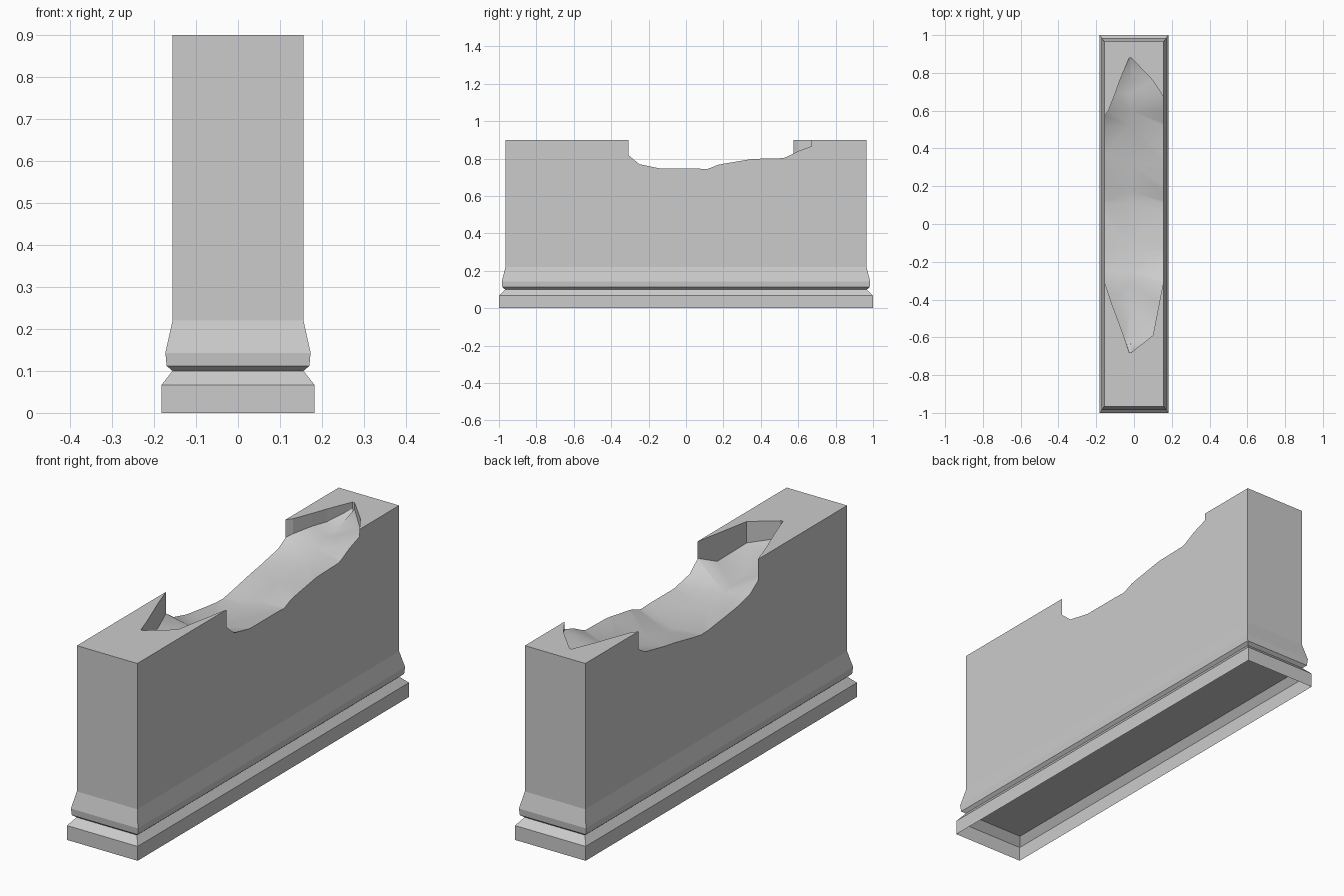
import bpy
import bmesh

if "Cube" in bpy.data.objects:
    bpy.data.objects.remove(bpy.data.objects["Cube"], do_unlink=True)

# One stone colour throughout
STONE = (0.6, 0.6, 0.6, 1.0)
stone = bpy.data.materials.new("grey stone")
stone.use_nodes = True
stone.diffuse_color = STONE
stone.node_tree.nodes["Principled BSDF"].inputs["Base Color"].default_value = STONE


def make_object(name, bm):
    mesh = bpy.data.meshes.new(name)
    bm.to_mesh(mesh)
    bm.free()
    mesh.materials.append(stone)
    obj = bpy.data.objects.new(name, mesh)
    bpy.context.collection.objects.link(obj)
    return obj


def bridge(bm, a, b, closed=True):
    """Quads between two rows of vertices."""
    faces = []
    n = len(a)
    for i in range(n if closed else n - 1):
        j = (i + 1) % n
        faces.append(bm.faces.new((a[i], a[j], b[j], b[i])))
    return faces


def rectangular_loft(name, profile, capped):
    """Stack rectangles given as (half width, half length, height)."""
    bm = bmesh.new()
    rings = [[bm.verts.new((sx * hx, sy * hy, z))
              for sx, sy in ((-1, -1), (1, -1), (1, 1), (-1, 1))]
             for hx, hy, z in profile]
    for low, high in zip(rings, rings[1:]):
        bridge(bm, low, high)
    if capped:
        bm.faces.new(rings[0][::-1])
        bm.faces.new(rings[-1])
    return make_object(name, bm)


# Plinth: open underneath, with a sloped shoulder
rectangular_loft("plinth", [(0.182, 1.0, 0), (0.182, 1.0, 0.067),
                            (0.156, 0.967, 0.1)], False)

# Wall block with a flared moulding at its foot
wall = rectangular_loft("wall_block", [
    (0.156, 0.967, 0.1), (0.17, 0.982, 0.112), (0.173, 0.985, 0.143),
    (0.156, 0.965, 0.22), (0.156, 0.965, 0.9)], True)

# Broken top: y, left and right edge in x, then floor heights left, mid, right
sections = [
    (-0.68, -0.025, -0.015, 0.82, 0.80, 0.82),
    (-0.59, -0.055, 0.10, 0.80, 0.79, 0.80),
    (-0.42, -0.118, 0.133, 0.785, 0.76, 0.77),
    (-0.31, -0.155, 0.155, 0.80, 0.74, 0.82),
    (-0.25, -0.20, 0.20, 0.77, 0.73, 0.78),
    (-0.13, -0.20, 0.20, 0.74, 0.71, 0.755),
    (0.11, -0.20, 0.20, 0.71, 0.70, 0.755),
    (0.17, -0.20, 0.20, 0.72, 0.71, 0.78),
    (0.32, -0.20, 0.20, 0.75, 0.74, 0.805),
    (0.52, -0.20, 0.20, 0.79, 0.77, 0.81),
    (0.60, -0.135, 0.20, 0.83, 0.80, 0.85),
    (0.69, -0.10, 0.145, 0.84, 0.81, 0.87),
    (0.76, -0.075, 0.10, 0.84, 0.82, 0.85),
    (0.88, -0.025, -0.015, 0.87, 0.86, 0.87),
]
bm = bmesh.new()
rows = []
for y, xl, xr, zl, zm, zr in sections:
    xm = min(max(-0.02, xl), xr)
    rows.append([bm.verts.new((x, y, z)) for x, z in
                 ((xl, 1.0), (xl, zl), (xm, zm), (xr, zr), (xr, 1.0))])
for a, b in zip(rows, rows[1:]):
    faces = bridge(bm, a, b)
    for floor in faces[1:3]:
        floor.smooth = True
bm.faces.new(rows[0])
bm.faces.new(rows[-1][::-1])
bmesh.ops.triangulate(bm, faces=bm.faces[:])
bmesh.ops.recalc_face_normals(bm, faces=bm.faces[:])
cutter = make_object("break_cutter", bm)
cutter.hide_render = True

# Cut the break and drop the cutter
cut = wall.modifiers.new("broken_top", "BOOLEAN")
cut.operation = "DIFFERENCE"
cut.solver = "EXACT"
cut.object = cutter
bpy.context.view_layer.objects.active = wall
bpy.ops.object.modifier_apply(modifier=cut.name)
bpy.data.objects.remove(cutter, do_unlink=True)
